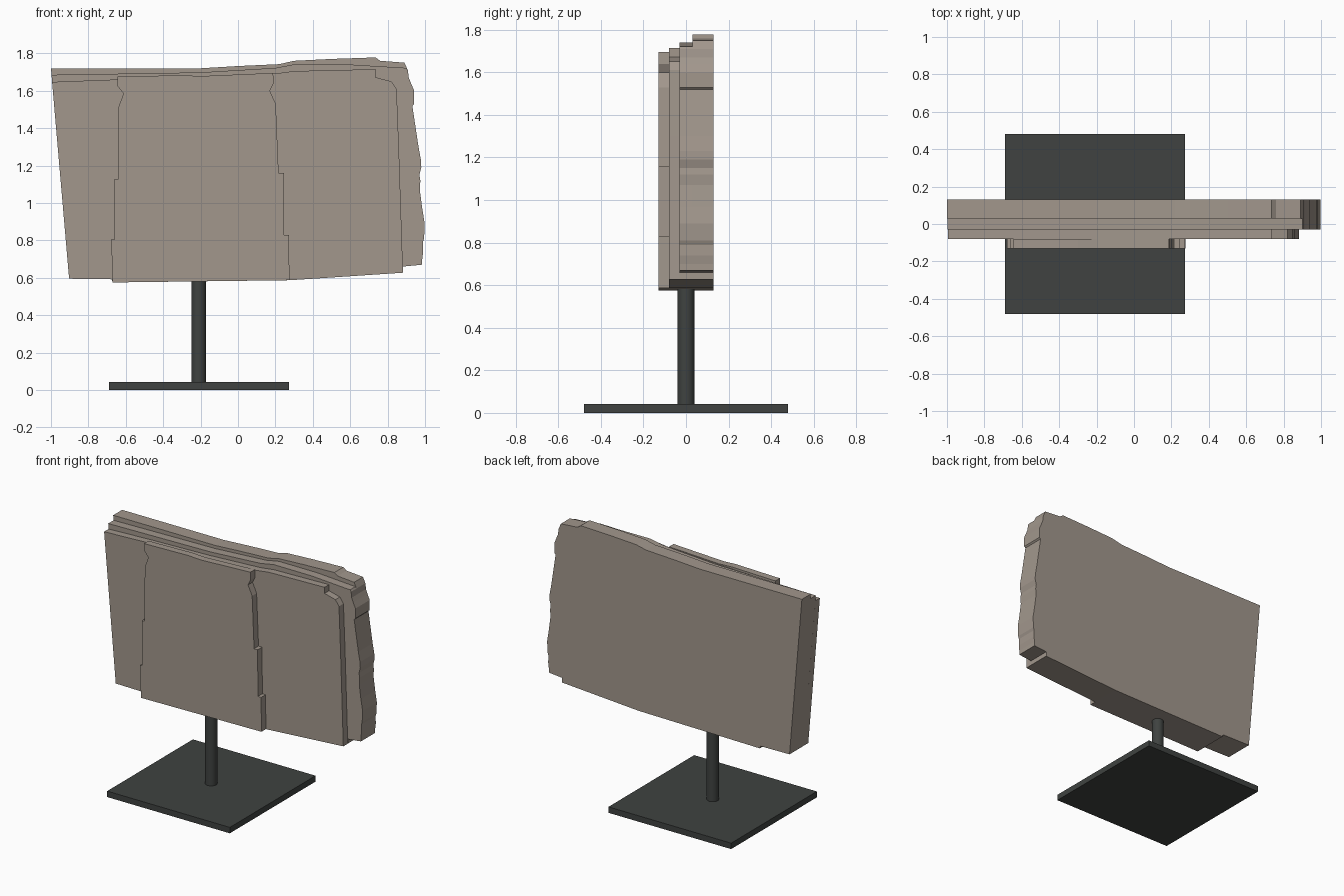
import bpy, bmesh


def material(name, color):
    m = bpy.data.materials.new(name)
    m.diffuse_color = (*color, 1)
    return m


stone = material("stone", (0.36, 0.31, 0.265))
metal = material("dark_metal", (0.05, 0.055, 0.052))


def slab(name, outline, y0, y1, mat):
    """Extrude an x-z outline from y0 to y1."""
    bm = bmesh.new()
    face = bm.faces.new([bm.verts.new((x, y0, z)) for x, z in outline])
    ext = bmesh.ops.extrude_face_region(bm, geom=[face])
    verts = [v for v in ext["geom"] if isinstance(v, bmesh.types.BMVert)]
    bmesh.ops.translate(bm, verts=verts, vec=(0, y1 - y0, 0))
    bmesh.ops.recalc_face_normals(bm, faces=bm.faces)
    me = bpy.data.meshes.new(name)
    bm.to_mesh(me)
    bm.free()
    me.materials.append(mat)
    ob = bpy.data.objects.new(name, me)
    bpy.context.collection.objects.link(ob)
    return ob


# Shared bottom edge, left to right, and the broken right edge, going up
bottom = [(-0.903, 0.595), (-0.675, 0.592), (-0.67, 0.575), (0.28, 0.587), (0.882, 0.627)]
broken = [(0.882, 0.66), (0.985, 0.67), (0.985, 0.7), (0.99, 0.74), (0.988, 0.79),
          (0.995, 0.81), (0.998, 0.89), (0.99, 0.94), (0.985, 0.97), (0.972, 1.07),
          (0.975, 1.12), (0.97, 1.15), (0.98, 1.19), (0.978, 1.23), (0.965, 1.3),
          (0.95, 1.4), (0.932, 1.52), (0.942, 1.53), (0.942, 1.6), (0.925, 1.64),
          (0.913, 1.67), (0.908, 1.71)]

# Back layer, highest along the top
back_top = [(0.89, 1.75), (0.76, 1.76), (0.735, 1.778), (0.5, 1.77), (0.3, 1.76),
            (0.22, 1.742), (0.0, 1.732), (-0.2, 1.72), (-1.0, 1.72)]
slab("stone_back_layer", bottom + broken + back_top, 0.03, 0.13, stone)

# Middle layer, same broken edge with a lower top
middle_top = [(0.9, 1.722), (0.6, 1.74), (0.3, 1.741), (0.2, 1.722),
              (-0.2, 1.698), (-0.997, 1.685)]
slab("stone_middle_layer", bottom + broken + middle_top, -0.03, 0.03, stone)

# Front layer with a straight right edge and notched corner
front_top = [(0.86, 1.3), (0.848, 1.61), (0.82, 1.65), (0.735, 1.672), (0.735, 1.715),
             (0.3, 1.705), (0.2, 1.692), (-0.2, 1.672), (-0.65, 1.66), (-0.994, 1.647)]
slab("stone_front_layer", bottom + front_top, -0.08, -0.03, stone)

# Raised central panel with stepped sides
panel = [(-0.67, 0.575), (0.275, 0.587), (0.272, 0.83), (0.247, 0.83), (0.245, 1.16),
         (0.217, 1.16), (0.202, 1.53), (0.17, 1.6), (0.19, 1.64), (0.188, 1.695),
         (-0.2, 1.678), (-0.3, 1.683), (-0.645, 1.675), (-0.645, 1.625), (-0.612, 1.585),
         (-0.64, 1.51), (-0.642, 1.125), (-0.663, 1.125), (-0.66, 0.805), (-0.678, 0.805)]
slab("stone_central_panel", panel, -0.13, -0.08, stone)

# Display stand
slab("stand_base", [(-0.69, 0), (0.272, 0), (0.272, 0.042), (-0.69, 0.042)],
     -0.48, 0.48, metal)
bpy.ops.mesh.primitive_cylinder_add(vertices=32, radius=0.039, depth=0.55,
                                    location=(-0.21, 0, 0.31))
post = bpy.context.object
post.name = "stand_post"
post.data.materials.append(metal)
bpy.ops.object.shade_smooth_by_angle()
